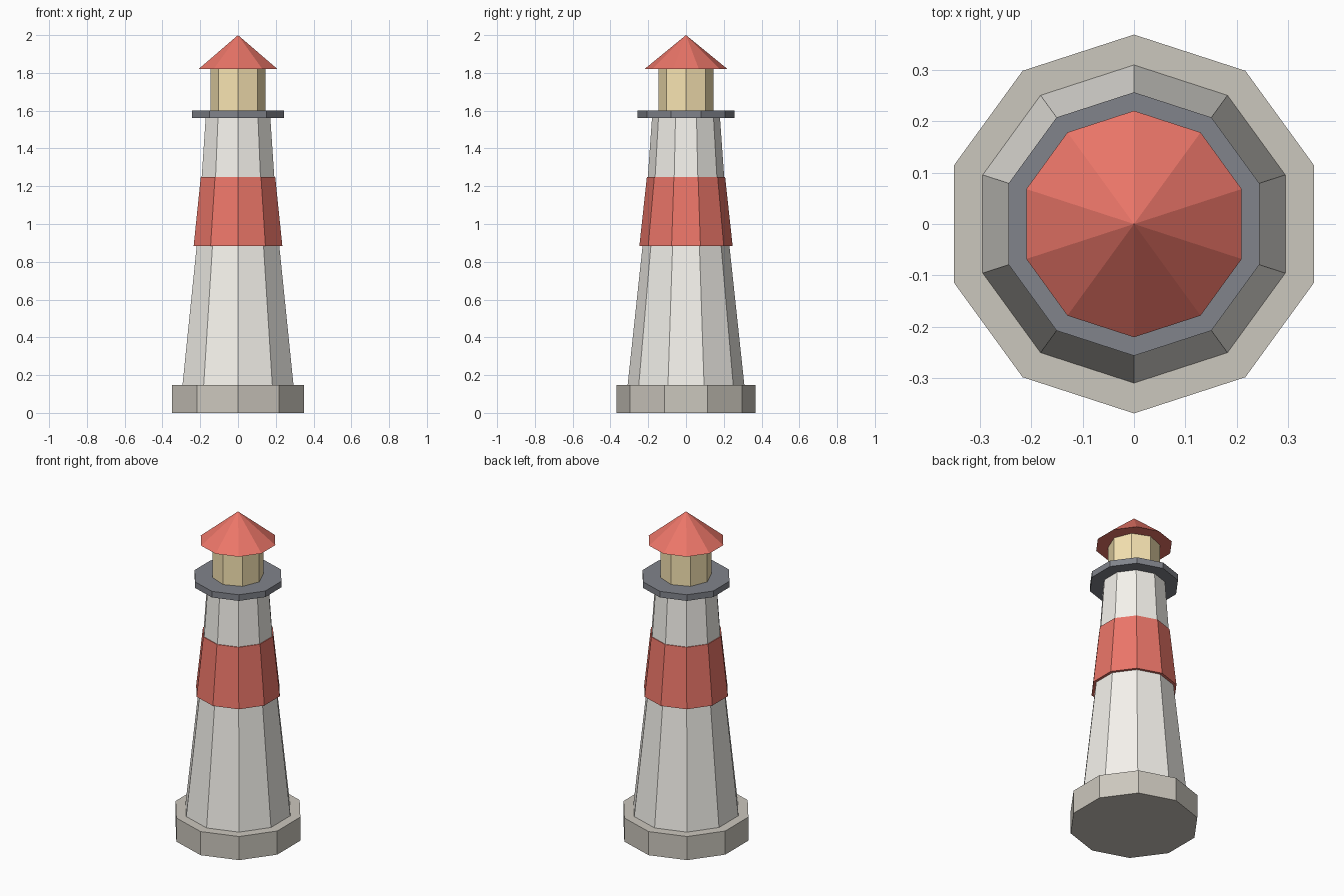
import bpy, bmesh
from math import sin, cos, pi

if "Cube" in bpy.data.objects:
    bpy.data.objects.remove(bpy.data.objects["Cube"])


def material(name, rgb):
    m = bpy.data.materials.new(name)
    m.diffuse_color = (*rgb, 1)
    m.use_nodes = True
    m.node_tree.nodes["Principled BSDF"].inputs["Base Color"].default_value = m.diffuse_color
    return m


def lathe(name, profile, mat, sides=10):
    """Closed faceted solid from (radius, z) points, bottom to top; first corner on +y."""
    bm = bmesh.new()
    rings = []
    for r, z in profile:
        if r == 0:
            rings.append([bm.verts.new((0, 0, z))] * sides)
        else:
            rings.append([bm.verts.new((r * cos(pi / 2 + 2 * pi * i / sides),
                                        r * sin(pi / 2 + 2 * pi * i / sides), z))
                          for i in range(sides)])
    for low, high in zip(rings, rings[1:]):
        for i in range(sides):
            j = (i + 1) % sides
            corners = [low[i], low[j], high[j], high[i]]
            bm.faces.new(list(dict.fromkeys(corners)))
    bm.faces.new(rings[0][::-1])
    if profile[-1][0] > 0:
        bm.faces.new(rings[-1])
    bmesh.ops.recalc_face_normals(bm, faces=bm.faces)
    mesh = bpy.data.meshes.new(name)
    bm.to_mesh(mesh)
    bm.free()
    mesh.materials.append(mat)
    obj = bpy.data.objects.new(name, mesh)
    bpy.context.collection.objects.link(obj)
    return obj


stone = material("stone", (0.60, 0.57, 0.51))
white = material("white_paint", (0.91, 0.89, 0.84))
red = material("red_paint", (0.83, 0.18, 0.14))
iron = material("dark_iron", (0.22, 0.23, 0.26))
glow = material("lamp_glass", (0.94, 0.78, 0.45))

# Foundation and tapering tower
lathe("base", [(0.368, 0), (0.368, 0.147)], stone)
lathe("tower", [(0.309, 0.147), (0.23, 0.883), (0.202, 1.25), (0.18, 1.562)], white)

# Painted band sleeve around the tower
lathe("red_band", [(0.247, 0.883), (0.207, 1.25)], red)

# Gallery, eight-sided lantern room and pointed roof
lathe("gallery", [(0.256, 1.562), (0.256, 1.60)], iron)
lathe("lantern_room", [(0.146, 1.60), (0.146, 1.82)], glow, sides=8)
lathe("roof", [(0.22, 1.82), (0, 2.0)], red)
